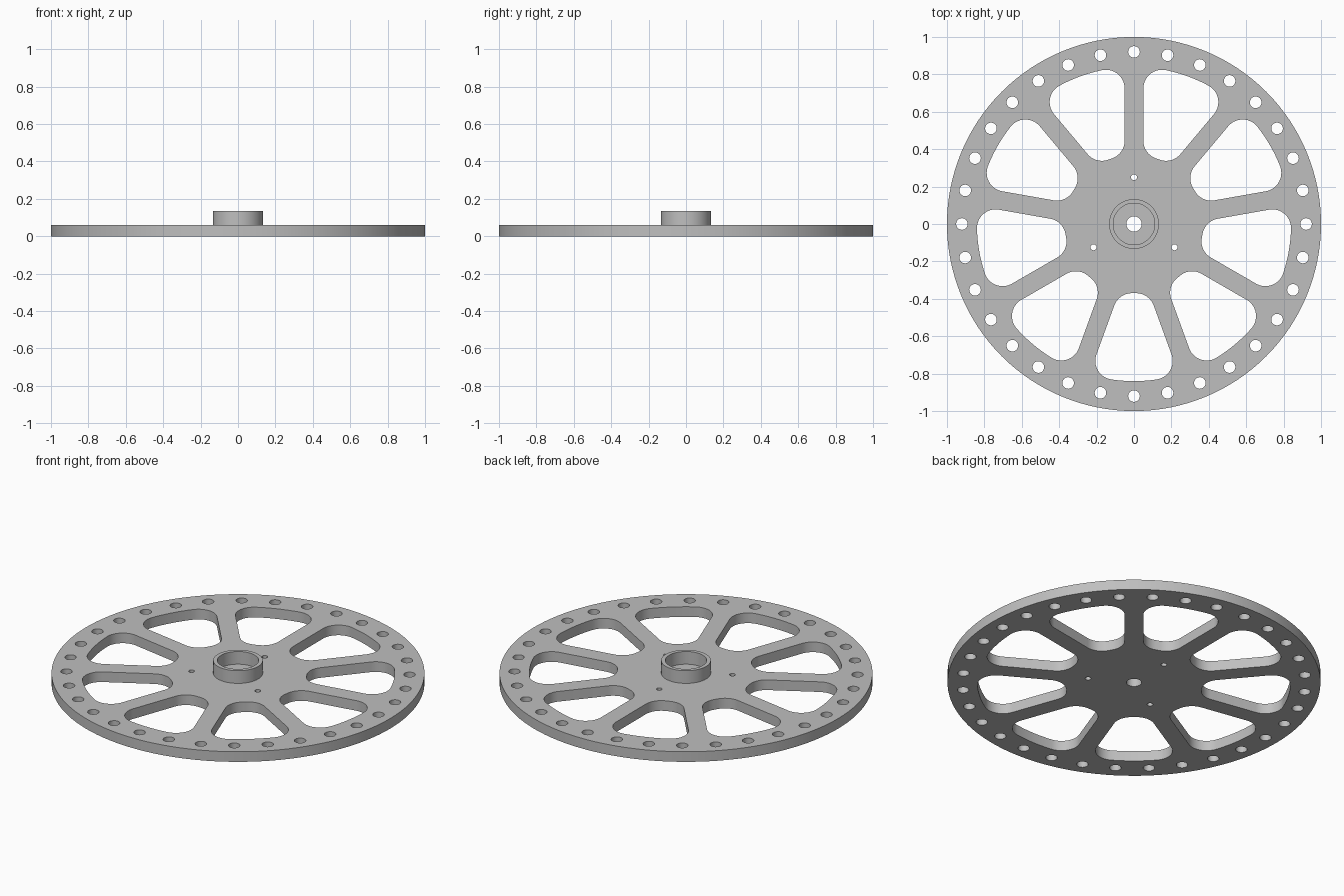
import bpy
import bmesh
from math import sin, cos, asin, radians, tau, pi

THICK = 0.06          # plate thickness
SPOKES = 9
SPOKE_HALF = 0.05     # half the spoke width
FILLET = 0.1          # window corner radius
R_IN, R_OUT = 0.37, 0.84

cube = bpy.data.objects.get("Cube")
if cube:
    bpy.data.objects.remove(cube, do_unlink=True)

grey = bpy.data.materials.new("light grey")
grey.use_nodes = True
colour = (0.52, 0.52, 0.52, 1)
grey.diffuse_color = colour
grey.node_tree.nodes["Principled BSDF"].inputs["Base Color"].default_value = colour


def polar(r, a):
    return r * cos(a), r * sin(a)


def arc(centre, r, start, end, steps):
    pts = []
    for i in range(steps + 1):
        x, y = polar(r, start + (end - start) * i / steps)
        pts.append((centre[0] + x, centre[1] + y))
    return pts


def circle(r, sides, centre=(0, 0)):
    return arc(centre, r, 0, tau, sides)[:-1]


def window(axis):
    """Rounded opening between two parallel-sided spokes."""
    half = pi / SPOKES
    offset = SPOKE_HALF + FILLET
    r1, r2 = R_IN + FILLET, R_OUT - FILLET
    a1, a2 = half - asin(offset / r1), half - asin(offset / r2)
    side = half + pi / 2
    upper = arc(polar(r1, a1), FILLET, a1 + pi, side, 10)
    upper += arc(polar(r2, a2), FILLET, side, a2, 14)
    upper += arc((0, 0), R_OUT, a2, 0, 6)[1:]
    outline = upper + [(x, -y) for x, y in reversed(upper[:-1])]
    c, s = cos(axis), sin(axis)
    return [(x * c - y * s, x * s + y * c) for x, y in outline]


def extruded(name, outlines, bottom, top):
    """Fill nested outlines and extrude them into a solid."""
    curve = bpy.data.curves.new(name + "_profile", "CURVE")
    curve.dimensions = "2D"
    curve.fill_mode = "BOTH"
    curve.extrude = (top - bottom) / 2
    for pts in outlines:
        spline = curve.splines.new("POLY")
        spline.points.add(len(pts) - 1)
        for p, (x, y) in zip(spline.points, pts):
            p.co = (x, y, 0, 1)
        spline.use_cyclic_u = True
    helper = bpy.data.objects.new(name + "_profile", curve)
    bpy.context.collection.objects.link(helper)
    graph = bpy.context.evaluated_depsgraph_get()
    mesh = bpy.data.meshes.new_from_object(helper.evaluated_get(graph))
    bpy.data.objects.remove(helper, do_unlink=True)

    bm = bmesh.new()
    bm.from_mesh(mesh)
    bmesh.ops.remove_doubles(bm, verts=bm.verts, dist=0.0001)
    bmesh.ops.translate(bm, verts=bm.verts, vec=(0, 0, (bottom + top) / 2))
    bmesh.ops.recalc_face_normals(bm, faces=bm.faces)
    bm.to_mesh(mesh)
    bm.free()
    mesh.materials.clear()
    mesh.materials.append(grey)
    obj = bpy.data.objects.new(name, mesh)
    bpy.context.collection.objects.link(obj)
    bpy.ops.object.select_all(action="DESELECT")
    obj.select_set(True)
    bpy.context.view_layer.objects.active = obj
    bpy.ops.object.shade_smooth_by_angle(angle=radians(30))
    return obj


# Spoked plate: rim, windows, rim holes, screw holes and centre bore
outlines = [circle(1, 128), circle(0.041, 32)]
outlines += [window(-pi / 2 + tau * i / SPOKES) for i in range(SPOKES)]
outlines += [circle(0.031, 24, polar(0.92, tau * i / 32)) for i in range(32)]
outlines += [circle(0.016, 16, polar(0.25, pi / 2 + tau * i / 3)) for i in range(3)]
extruded("spoked_plate", outlines, 0, THICK)

# Raised hub collar, sunk slightly into the plate
extruded("hub_collar", [circle(0.133, 64), circle(0.111, 64)], THICK - 0.005, 0.135)
